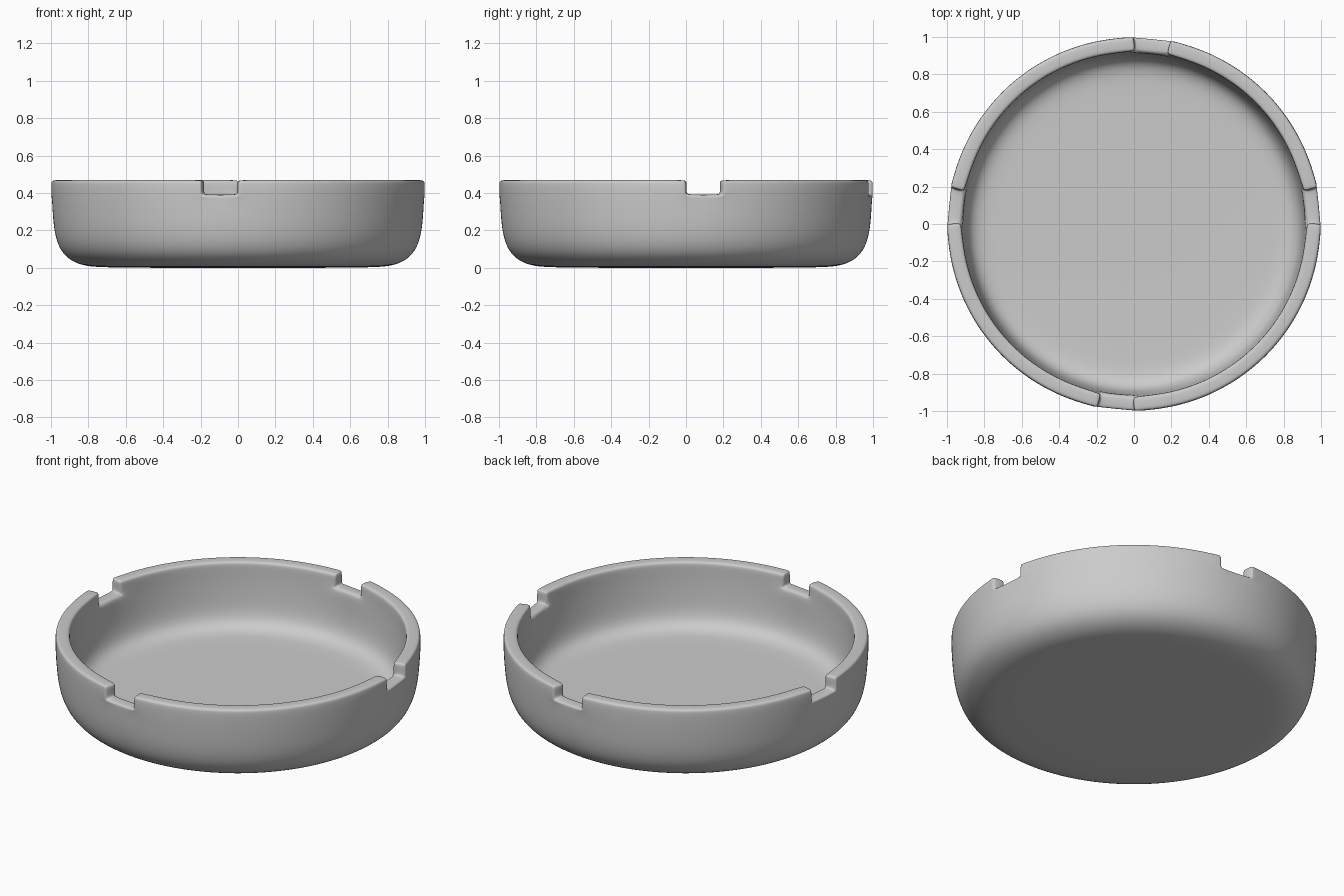
import bpy, bmesh
from math import cos, sin, pi

if "Cube" in bpy.data.objects:
    bpy.data.objects.remove(bpy.data.objects["Cube"])

SEG = 32
# outer profile (radius, height) from floor to rim
PROFILE = [(0.4, 0), (0.74, 0.002), (0.85, 0.012), (0.942, 0.065),
           (0.984, 0.16), (0.997, 0.28), (1.003, 0.39), (1.003, 0.47)]
# rim segments left open as the four rests
NOTCHES = {0, 7, 15, 23}

# single-walled bowl shell
bm = bmesh.new()
rings = [[bm.verts.new((r * cos(2 * pi * i / SEG), r * sin(2 * pi * i / SEG), z))
          for i in range(SEG)] for r, z in PROFILE]
centre = bm.verts.new((0, 0, 0))
for i in range(SEG):
    j = (i + 1) % SEG
    bm.faces.new((centre, rings[0][j], rings[0][i]))
    for k in range(len(rings) - 1):
        if k == len(rings) - 2 and i in NOTCHES:
            continue
        a, b = rings[k], rings[k + 1]
        bm.faces.new((a[i], a[j], b[j], b[i]))
mesh = bpy.data.meshes.new("ashtray_bowl")
bm.to_mesh(mesh)
bm.free()
bowl = bpy.data.objects.new("ashtray_bowl", mesh)
bpy.context.collection.objects.link(bowl)

# wall thickness, softened rim and notch edges, smooth surface
solid = bowl.modifiers.new("wall", 'SOLIDIFY')
solid.thickness = 0.08
solid.offset = -1
solid.use_even_offset = True
bevel = bowl.modifiers.new("soft_edges", 'BEVEL')
bevel.width = 0.018
bevel.segments = 2
bevel.limit_method = 'ANGLE'
bevel.angle_limit = 0.9
sub = bowl.modifiers.new("smooth", 'SUBSURF')
sub.levels = sub.render_levels = 3
for p in mesh.polygons:
    p.use_smooth = True
